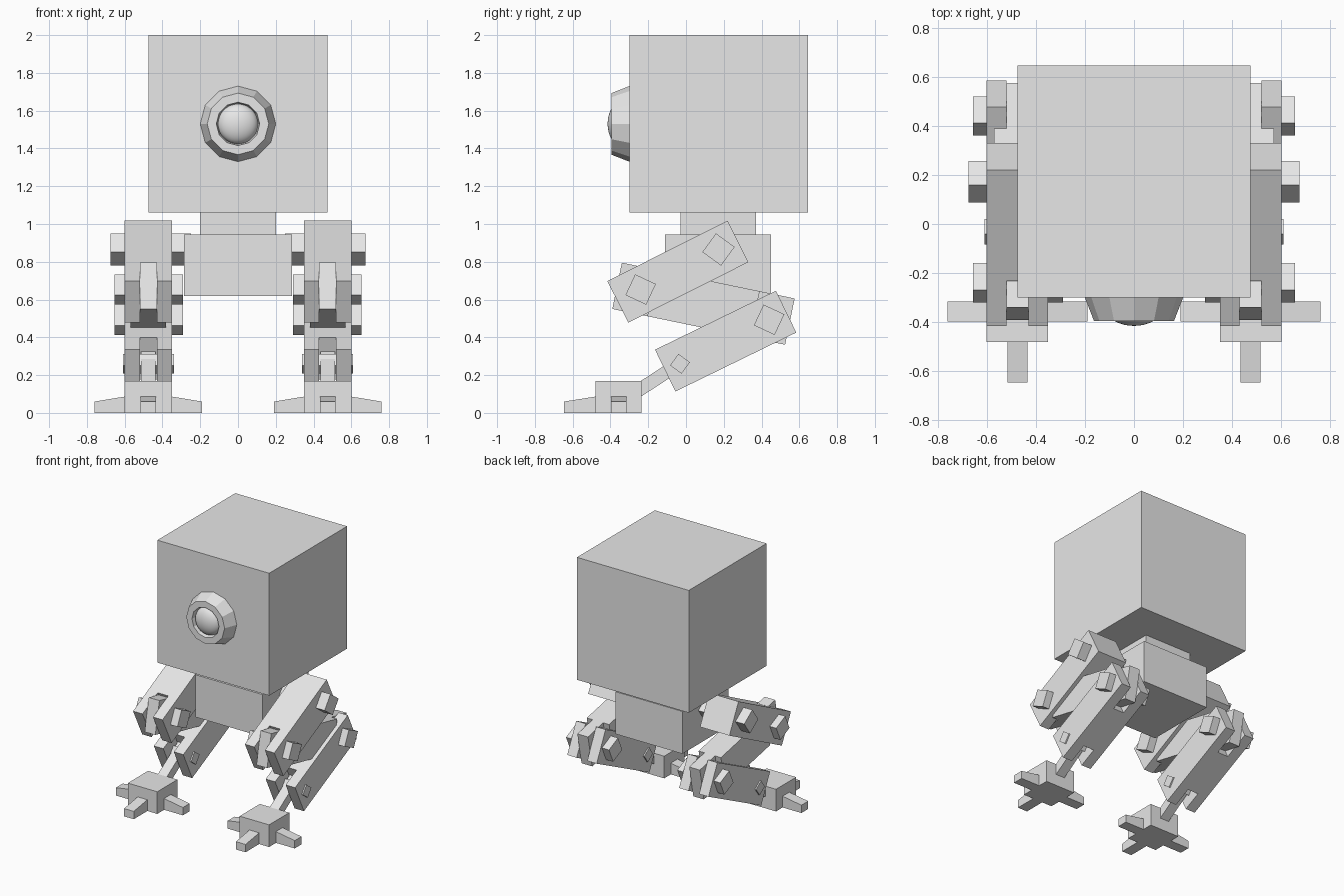
import bpy, bmesh, math
from mathutils import Vector

if "Cube" in bpy.data.objects:
    bpy.data.objects.remove(bpy.data.objects["Cube"])

grey = bpy.data.materials.new("plain_grey")
grey.diffuse_color = (0.8, 0.8, 0.8, 1)
grey.use_nodes = True
grey.node_tree.nodes["Principled BSDF"].inputs["Base Color"].default_value = grey.diffuse_color


def finish(name, bm):
    bmesh.ops.recalc_face_normals(bm, faces=bm.faces)
    me = bpy.data.meshes.new(name)
    bm.to_mesh(me)
    bm.free()
    me.materials.append(grey)
    ob = bpy.data.objects.new(name, me)
    bpy.context.collection.objects.link(ob)
    return ob


def prism(name, bottom, top):
    """Solid between two matching loops of points."""
    bm = bmesh.new()
    a = [bm.verts.new(p) for p in bottom]
    b = [bm.verts.new(p) for p in top]
    bm.faces.new(a)
    bm.faces.new(b)
    n = len(a)
    for i in range(n):
        bm.faces.new((a[i], a[(i + 1) % n], b[(i + 1) % n], b[i]))
    return finish(name, bm)


def box(name, x0, x1, y0, y1, z0, z1):
    loop = [(x0, y0), (x1, y0), (x1, y1), (x0, y1)]
    return prism(name, [(x, y, z0) for x, y in loop], [(x, y, z1) for x, y in loop])


def limb(name, side, outline, thick, cy, cz, angle):
    """Plan outline (along limb, x), given thickness, tilted in the yz plane."""
    c, s = math.cos(math.radians(angle)), math.sin(math.radians(angle))

    def loop(v):
        return [(side * x, cy + u * c - v * s, cz + u * s + v * c) for u, x in outline]
    return prism(name, loop(-thick / 2), loop(thick / 2))


def rect(u0, u1, x0, x1):
    return [(u0, x0), (u1, x0), (u1, x1), (u0, x1)]


# Body
box("head", -0.475, 0.475, -0.30, 0.645, 1.06, 2.0)
box("neck", -0.2, 0.2, -0.03, 0.37, 0.92, 1.08)
box("pelvis", -0.285, 0.285, -0.11, 0.45, 0.62, 0.945)

# Eye housing: faceted ring with a recess, lathed around the y axis
EYE_Z = 1.53
bm = bmesh.new()
rings = []
for r, y in [(0.2, -0.29), (0.2, -0.30), (0.163, -0.395), (0.115, -0.395), (0.107, -0.35)]:
    rings.append([bm.verts.new((r * math.sin(k * math.pi / 6), y,
                                EYE_Z + r * math.cos(k * math.pi / 6))) for k in range(12)])
for a, b in zip(rings, rings[1:]):
    for i in range(12):
        bm.faces.new((a[i], a[(i + 1) % 12], b[(i + 1) % 12], b[i]))
bm.faces.new(rings[0])
bm.faces.new(rings[-1])
finish("eye_housing", bm)

# Eye lens: flattened smooth ball
bpy.ops.mesh.primitive_uv_sphere_add(segments=32, ring_count=16, radius=1,
                                     location=(0, -0.355, EYE_Z), rotation=(math.pi / 2, 0, 0))
lens = bpy.context.object
lens.name = "eye_lens"
lens.scale = (0.106, 0.106, 0.06)
lens.data.materials.append(grey)
bpy.ops.object.shade_smooth()

# Outlines of the limbs
H = 0.356
A, B, C, D = 0.35, 0.43, 0.52, 0.60
thigh = [(-H, A), (H, A), (H, D), (-H, D), (-H, C), (-0.15, C), (-0.15, B), (-H, B)]
shank = [(-H, A), (H, A), (H, B), (0.15, B), (0.15, C), (H, C), (H, D), (-H, D),
         (-H, C), (-0.21, C), (-0.21, B), (-H, B)]
link = [(-0.467, B), (-0.278, B), (-0.278, 0.38), (0.278, 0.38), (0.278, B), (0.467, B),
        (0.467, C), (0.278, C), (0.278, 0.57), (-0.278, 0.57), (-0.278, C), (-0.467, C)]

for side, tag in ((-1, "left"), (1, "right")):
    # Leg segments
    limb(f"{tag}_thigh", side, thigh, 0.246, -0.043, 0.748, 26.7)
    limb(f"{tag}_middle_link", side, link, 0.25, 0.0925, 0.578, -11.7)
    limb(f"{tag}_shank", side, shank, 0.246, 0.21, 0.38, 26)
    limb(f"{tag}_ankle_rod", side, rect(-0.2, 0.2, 0.437, 0.513), 0.07, -0.135, 0.195, 33)

    # Square joint pins
    for pin, x0, x1, size, y, z, ang in (
            ("hip", 0.25, 0.675, 0.122, 0.172, 0.865, -36),
            ("front_knee", 0.29, 0.655, 0.121, -0.24, 0.653, -25),
            ("back_knee", 0.29, 0.655, 0.121, 0.44, 0.493, -25),
            ("ankle", 0.34, 0.61, 0.075, -0.032, 0.26, -36)):
        limb(f"{tag}_{pin}_pin", side, rect(-size / 2, size / 2, x0, x1), size, y, z, ang)

    # Foot block with three tapering toes
    cx = side * 0.475
    box(f"{tag}_foot", cx - 0.125, cx + 0.125, -0.48, -0.235, 0, 0.17)
    for toe, d, root, tip, cy in (("front", (0, -1), 0.115, 0.285, -0.36),
                                  ("outer", (side, 0), 0.12, 0.285, -0.356),
                                  ("inner", (-side, 0), 0.12, 0.285, -0.356)):
        along = Vector((d[0], d[1], 0))
        across = Vector((-d[1], d[0], 0)) * 0.041
        base = Vector((cx, cy, 0))

        def end(dist, h):
            p = base + along * dist
            up = Vector((0, 0, h))
            return [p - across, p + across, p + across + up, p - across + up]
        prism(f"{tag}_{toe}_toe", end(root, 0.087), end(tip, 0.06))
